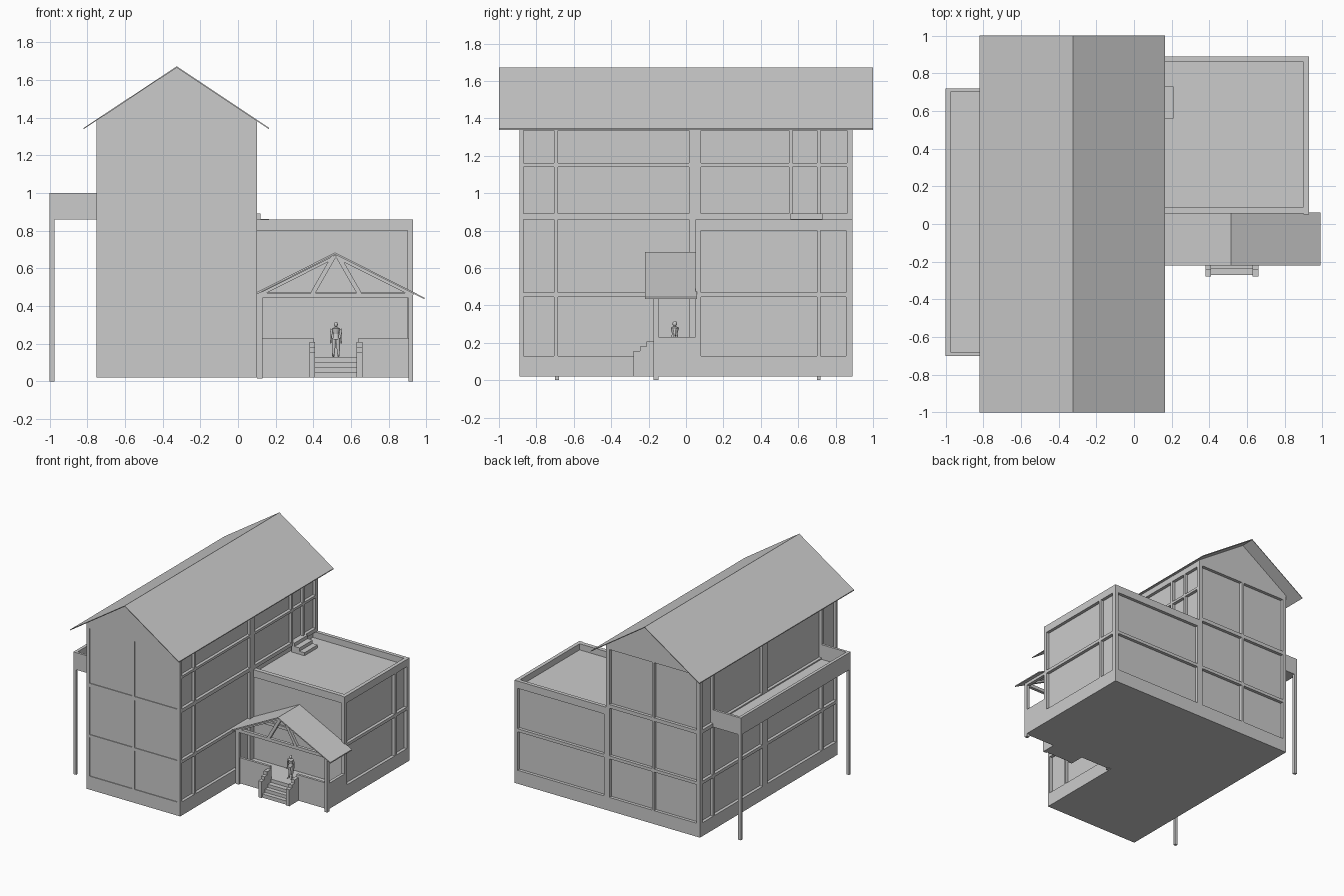
import bpy, bmesh, math
from mathutils import Vector

if "Cube" in bpy.data.objects:
    bpy.data.objects.remove(bpy.data.objects["Cube"])


def finish(bm, name):
    bmesh.ops.recalc_face_normals(bm, faces=bm.faces)
    me = bpy.data.meshes.new(name)
    bm.to_mesh(me)
    bm.free()
    ob = bpy.data.objects.new(name, me)
    bpy.context.collection.objects.link(ob)
    return ob


def boxes(name, *items):
    """Each item is x0, x1, y0, y1, z0, z1."""
    bm = bmesh.new()
    for x0, x1, y0, y1, z0, z1 in items:
        for v in bmesh.ops.create_cube(bm, size=1)['verts']:
            v.co = ((x0, x1)[v.co.x > 0], (y0, y1)[v.co.y > 0], (z0, z1)[v.co.z > 0])
    return finish(bm, name)


def prism(name, profile, y0, y1):
    """Extrude an (x, z) outline along y."""
    bm = bmesh.new()
    f = bm.faces.new([bm.verts.new((x, y0, z)) for x, z in profile])
    new = bmesh.ops.extrude_face_region(bm, geom=[f])['geom']
    bmesh.ops.translate(bm, vec=(0, y1 - y0, 0),
                        verts=[v for v in new if isinstance(v, bmesh.types.BMVert)])
    return finish(bm, name)


def grid_frame(name, axis, p0, p1, posts, rails):
    """Wall grid of posts and rails, each (along0, along1, z0, z1), p0-p1 deep."""
    out = []
    for a, b, z0, z1 in posts + rails:
        out.append((p0, p1, a, b, z0, z1) if axis == 'x' else (a, b, p0, p1, z0, z1))
    return boxes(name, *out)


def bar(name, a, b, w, y0, y1):
    """Flat timber between two (x, z) points."""
    a, b = Vector(a), Vector(b)
    d = (b - a).normalized()
    n = Vector((-d.y, d.x)) * w / 2
    return prism(name, [a + n, b + n, b - n, a - n], y0, y1)


def limb(bm, a, b, ra, rb, n=10):
    a, b = Vector(a), Vector(b)
    d = b - a
    vs = bmesh.ops.create_cone(bm, cap_ends=True, segments=n, radius1=ra,
                               radius2=rb, depth=d.length)['verts']
    q = Vector((0, 0, 1)).rotation_difference(d)
    for v in vs:
        v.co = q @ v.co + (a + b) / 2


RX = -0.325          # ridge of the tall block
TOP = 1.385

# Tall block: recessed glazing core, plinth and gables
prism("tower_glazing", [(-.725, .03), (.075, .03), (.075, 1.39), (RX, 1.66), (-.725, 1.39)],
      -.884, .865)
boxes("tower_plinth", (-.75, .10, -.89, .89, .02, .13))
gable = [(-.75, 1.34), (.10, 1.34), (.10, TOP), (RX, 1.668), (-.75, TOP)]
prism("front_gable", gable, -.89, -.87)
prism("back_gable", gable, .86, .89)

# Tall block frames
BEAMS = [(.445, .47), (.86, .89)]
side_posts = [(-.89, -.87, .13, TOP), (-.705, -.685, .13, TOP), (.015, .08, .13, TOP),
              (.70, .72, .13, TOP), (.86, .89, .13, TOP)]
side_rails = [(-.89, .89, a, b) for a, b in BEAMS + [(1.335, 1.38)]]
grid_frame("tower_right_frame", 'x', .07, .10, side_posts + [(.55, .57, .86, TOP)],
           side_rails + [(-.89, .89, 1.14, 1.16)])
grid_frame("tower_left_frame", 'x', -.75, -.72, side_posts, side_rails)
end_posts = [(-.75, -.72, .13, TOP), (-.335, -.315, .13, TOP), (.07, .10, .13, TOP)]
end_rails = [(-.75, .10, a, b) for a, b in BEAMS]
grid_frame("tower_front_frame", 'y', -.89, -.87, end_posts, end_rails)
grid_frame("tower_back_frame", 'y', .86, .89, end_posts, end_rails)

# Main gable roof, thin sheets
prism("main_roof", [(RX, 1.672), (.165, 1.345), (.165, 1.338), (RX, 1.665),
                    (-.82, 1.338), (-.82, 1.345)], -1, 1)

# Balcony on the left with two posts
boxes("balcony_floor", (-1, -.74, -.70, .72, .86, .88))
boxes("balcony_parapet", (-1, -.975, -.70, .72, .86, 1.0),
      (-.976, -.75, -.70, -.68, .86, 1.0), (-.976, -.75, .70, .72, .86, 1.0))
boxes("balcony_posts", *[(-1, -.975, y, y + .02, 0, .87) for y in (-.70, .70)])

# Low wing: core, plinth, frames, roof terrace
boxes("wing_glazing", (.07, .905, .065, .865, .03, .81))
boxes("wing_plinth", (.09, .93, .05, .89, .02, .13))
boxes("terrace_parapet", (.90, .93, .05, .89, .80, .86), (.10, .90, .86, .89, .80, .86),
      (.10, .90, .055, .09, .80, .86))
grid_frame("wing_right_frame", 'x', .90, .93,
           [(.05, .08, .13, .80), (.70, .72, .13, .80), (.855, .89, .13, .80)],
           [(.05, .89, .445, .47)])
grid_frame("wing_back_frame", 'y', .86, .89,
           [(.09, .12, .13, .80), (.90, .93, .13, .80)], [(.10, .93, .445, .47)])
grid_frame("wing_front_frame", 'y', .05, .08, [(.90, .93, .13, .80)], [(.10, .93, .445, .47)])
boxes("terrace_steps", *[(.09, x, .56, .73, .80, z)
                         for x, z in ((.21, .835), (.165, .862), (.12, .89))])

# Porch floor, low walls and stairs
boxes("porch_floor", (.09, .93, -.16, .06, .02, .13))
boxes("porch_low_walls", (.10, .40, -.16, -.14, .12, .23), (.64, .93, -.16, -.14, .12, .23),
      (.905, .93, -.16, .06, .12, .23))
boxes("porch_steps", *[(.40, .64, y, -.15, .02, z)
                       for y, z in ((-.27, .05), (-.235, .077), (-.20, .103))])
cheeks = ((-.28, .155), (-.245, .18), (-.21, .208))
boxes("stair_side_walls", *[(x, x + .03, y, -.15, .02, z) for x in (.38, .63) for y, z in cheeks])

# Porch posts, truss and roof
boxes("porch_posts", (.10, .13, -.175, -.148, .015, .46), (.905, .93, -.175, -.148, 0, .46))
boxes("porch_beams", (.10, .93, -.175, -.15, .442, .468), (.905, .93, -.15, .06, .442, .465))
for i, s in enumerate((-1, 1)):
    bar("truss_strut", (.52 + s * .01, .665), (.52 + s * .125, .465), .024, -.175, -.15)
    bar("truss_rafter", (.52, .663), (.52 + s * .41, .457), .016, -.175, -.15)
prism("porch_roof", [(.515, .684), (.99, .444), (.99, .435), (.515, .673),
                     (.09, .457), (.09, .468)], -.22, .06)

# Standing figure on the porch
bm = bmesh.new()
X, Y = .52, -.06
for s in (-1, 1):
    limb(bm, (X + s * .014, Y, .135), (X + s * .012, Y, .18), .006, .009)
    limb(bm, (X + s * .012, Y, .18), (X + s * .010, Y, .23), .009, .013)
    limb(bm, (X + s * .014, Y - .006, .135), (X + s * .015, Y - .022, .133), .006, .003)
    limb(bm, (X + s * .021, Y, .278), (X + s * .027, Y, .24), .008, .006)
    limb(bm, (X + s * .027, Y, .24), (X + s * .029, Y - .006, .20), .006, .004)
limb(bm, (X, Y, .222), (X, Y, .25), .019, .015)
limb(bm, (X, Y, .25), (X, Y, .28), .015, .022)
limb(bm, (X, Y, .28), (X, Y, .288), .022, .008)
limb(bm, (X, Y, .286), (X, Y, .296), .006, .006)
for v in bmesh.ops.create_uvsphere(bm, u_segments=12, v_segments=8, radius=1)['verts']:
    v.co = (X + v.co.x * .010, Y + v.co.y * .012, .302 + v.co.z * .014)
fig = finish(bm, "standing_figure")
bpy.context.view_layer.objects.active = fig
fig.select_set(True)
bpy.ops.object.shade_smooth_by_angle(angle=math.radians(40))
